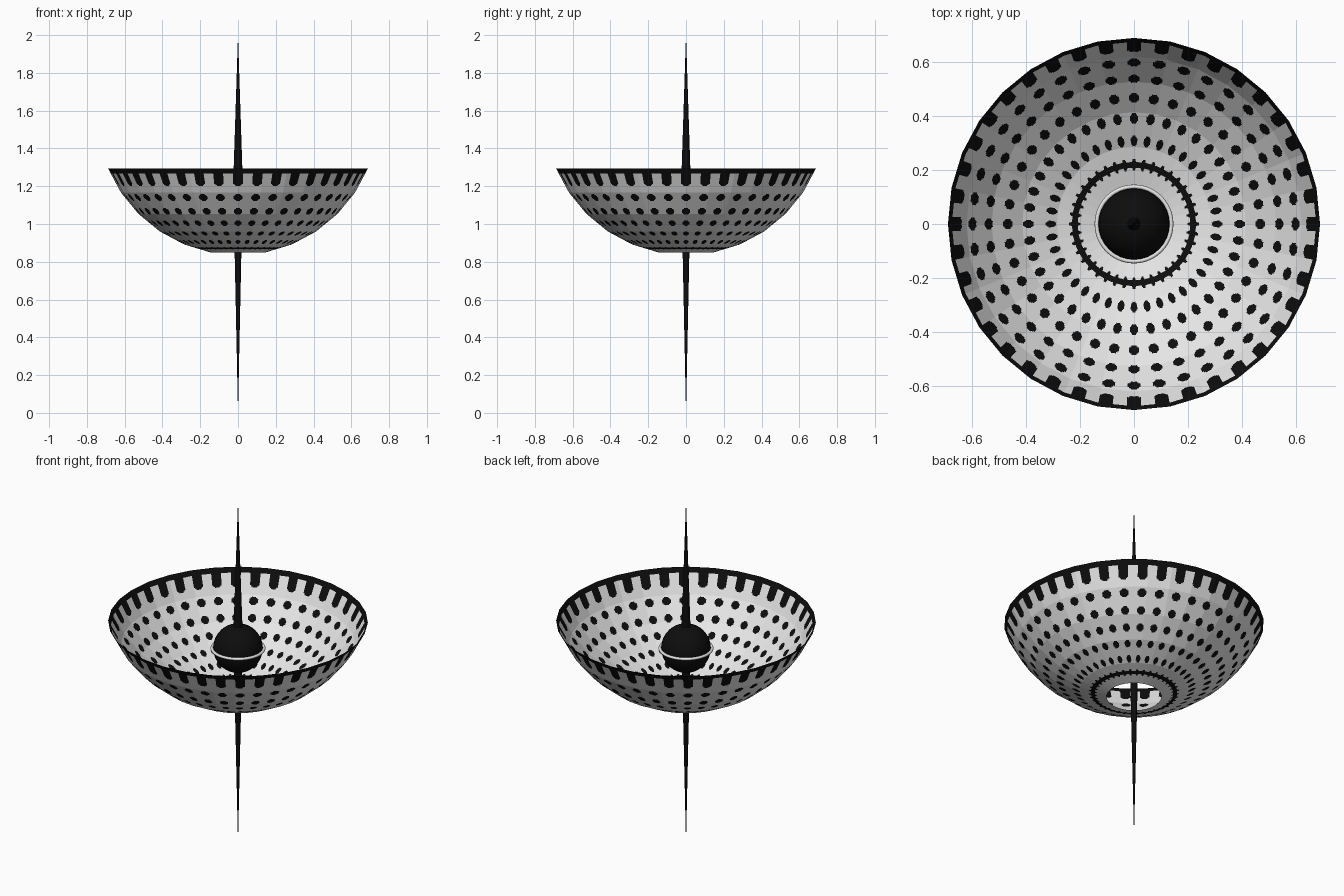
import bpy, bmesh, math

if "Cube" in bpy.data.objects:
    bpy.data.objects.remove(bpy.data.objects["Cube"])

def material(name, c):
    m = bpy.data.materials.new(name)
    m.diffuse_color = (c, c, c, 1)
    m.use_nodes = True
    m.node_tree.nodes["Principled BSDF"].inputs["Base Color"].default_value = m.diffuse_color
    return m

BLACK = material("black", 0.004)
PALE = material("pale grey", 0.8)
WHITE = material("white", 0.95)

def finish(name, bm, mats):
    me = bpy.data.meshes.new(name)
    bm.to_mesh(me)
    bm.free()
    for m in mats:
        me.materials.append(m)
    ob = bpy.data.objects.new(name, me)
    bpy.context.collection.objects.link(ob)
    return ob

# ---- bowl: faceted 32-sided part sphere, finely divided so dots are cut faces
R, CZ, STEP, SIDES = 0.745, 1.58, 11.25, 32
COLS, DOTS = 640, 40
ROWS = [17.2 + 7.3 * k for k in range(7)]      # dot rows, degrees from the bottom
HALF_U, HALF_T, BAND = 2.2, 1.75, 65.2         # dot half sizes, start of rim band

def bowl_point(t, col):
    k = min(int(t / STEP + 1e-6), 5)
    f = t / STEP - k
    a, b = math.radians(k * STEP), math.radians((k + 1) * STEP)
    r = R * ((1 - f) * math.sin(a) + f * math.sin(b))
    z = CZ - R * ((1 - f) * math.cos(a) + f * math.cos(b))
    s, g = divmod(col * SIDES / COLS, 1)
    p, q = 2 * math.pi * s / SIDES, 2 * math.pi * (s + 1) / SIDES
    return (r * ((1 - g) * math.cos(p) + g * math.cos(q)),
            r * ((1 - g) * math.sin(p) + g * math.sin(q)), z)

def is_dark(t, col):
    if t > BAND or abs(t - ROWS[0]) < 0.7:     # rim band and innermost ring
        return True
    pitch = 360 / DOTS
    u = (col * 360 / COLS + pitch / 2) % pitch - pitch / 2
    for i, c in enumerate(ROWS):
        d = t - c
        if i == len(ROWS) - 1 and d > 0:       # top row runs into the rim band
            d = 0
        if (u / HALF_U) ** 2 + (d / HALF_T) ** 2 < 1:
            return True
    return False

levels = {k * STEP for k in range(1, 7)} | {BAND}
for c in ROWS:
    levels |= {c + HALF_T * j / 4 for j in range(-4, 5)}
levels = sorted(levels)

bm = bmesh.new()
grid = [[bm.verts.new(bowl_point(t, c)) for c in range(COLS)] for t in levels]
for i in range(len(levels) - 1):
    mid = (levels[i] + levels[i + 1]) / 2
    for c in range(COLS):
        d = (c + 1) % COLS
        f = bm.faces.new((grid[i][c], grid[i + 1][c], grid[i + 1][d], grid[i][d]))
        f.material_index = 1 if is_dark(mid, c + 0.5) else 0
finish("dotted_bowl", bm, [PALE, BLACK])

# ---- lathe helper for the round centre parts
def lathe(name, profile, n, mat, closed=False, smooth=False):
    bm = bmesh.new()
    rings = []
    for r, z in profile:
        if r == 0:
            rings.append([bm.verts.new((0, 0, z))] * n)
        else:
            rings.append([bm.verts.new((r * math.cos(2 * math.pi * i / n),
                                        r * math.sin(2 * math.pi * i / n), z)) for i in range(n)])
    pairs = list(zip(rings, rings[1:])) + ([(rings[-1], rings[0])] if closed else [])
    for a, b in pairs:
        for i in range(n):
            j = (i + 1) % n
            bm.faces.new(list(dict.fromkeys((a[i], a[j], b[j], b[i]))))
    bmesh.ops.recalc_face_normals(bm, faces=bm.faces[:])
    for f in bm.faces:
        f.smooth = smooth
    return finish(name, bm, [mat])

# long needle through the middle
lathe("needle", [(0, 0), (0.024, 1.14), (0.028, 1.141), (0, 2.0)], 16, BLACK)

# centre ball
BALL_Z, BALL_R = 1.14, 0.132
ball = [(BALL_R * math.sin(math.pi * i / 16), BALL_Z - BALL_R * math.cos(math.pi * i / 16))
        for i in range(1, 16)]
lathe("centre_ball", [(0, BALL_Z - BALL_R)] + ball + [(0, BALL_Z + BALL_R)], 32, BLACK, smooth=True)

# thin white ring around the ball's equator
ring = [(0.138 + 0.008 * math.cos(math.pi * i / 4), BALL_Z + 0.008 * math.sin(math.pi * i / 4))
        for i in range(8)]
lathe("ball_ring", ring, 48, WHITE, closed=True, smooth=True)
